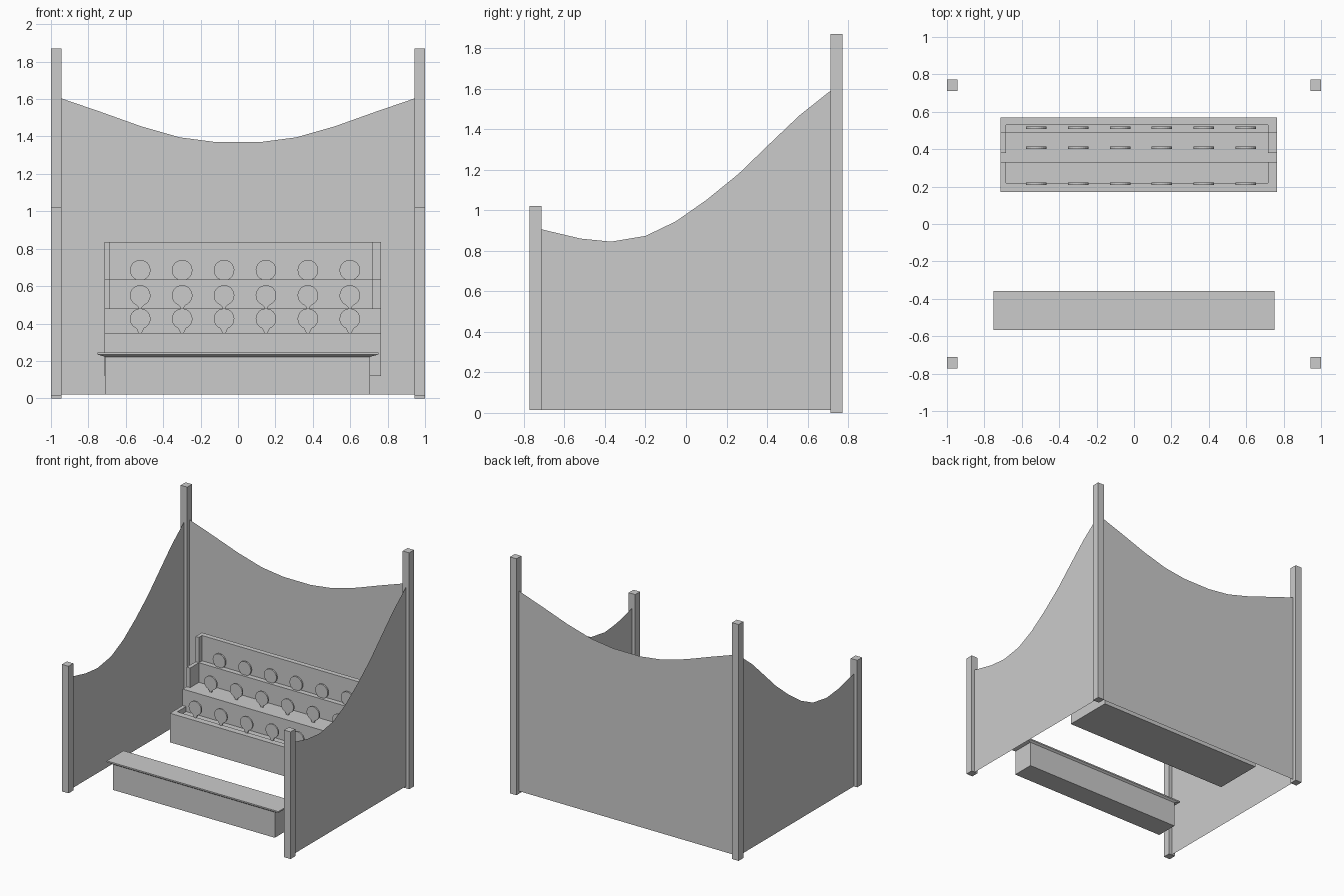
import bpy, bmesh, math

if "Cube" in bpy.data.objects:
    bpy.data.objects.remove(bpy.data.objects["Cube"])


def make(name, bm):
    bmesh.ops.recalc_face_normals(bm, faces=bm.faces)
    me = bpy.data.meshes.new(name)
    bm.to_mesh(me)
    bm.free()
    ob = bpy.data.objects.new(name, me)
    bpy.context.collection.objects.link(ob)
    return ob


def sheet(name, pts):
    bm = bmesh.new()
    bm.faces.new([bm.verts.new(p) for p in pts])
    return make(name, bm)


def loft(name, rings):
    """Closed solid through matching rings of points."""
    bm = bmesh.new()
    rs = [[bm.verts.new(p) for p in r] for r in rings]
    n = len(rs[0])
    for a, b in zip(rs, rs[1:]):
        for i in range(n):
            bm.faces.new((a[i], a[(i + 1) % n], b[(i + 1) % n], b[i]))
    bm.faces.new(rs[0])
    bm.faces.new(rs[-1])
    return make(name, bm)


def rect(x0, x1, y0, y1, z):
    return [(x0, y0, z), (x1, y0, z), (x1, y1, z), (x0, y1, z)]


def box(name, x0, x1, y0, y1, z0, z1):
    return loft(name, [rect(x0, x1, y0, y1, z0), rect(x0, x1, y0, y1, z1)])


def extrude_x(name, prof, x0, x1):
    return loft(name, [[(x, y, z) for y, z in prof] for x in (x0, x1)])


# Corner posts and sagging side cloths
side_top = [(-0.71, 0.905), (-0.52, 0.86), (-0.37, 0.845), (-0.2, 0.873),
            (-0.05, 0.945), (0.1, 1.05), (0.26, 1.18), (0.41, 1.325),
            (0.56, 1.468), (0.71, 1.587)]
for s, side in ((-1, "left"), (1, "right")):
    xa, xb = sorted((s * 0.943, s * 1.0))
    box("front_post_" + side, xa, xb, -0.772, -0.712, 0.015, 1.02)
    box("back_post_" + side, xa, xb, 0.712, 0.772, 0.0, 1.87)
    outline = [(-0.74, 0.015), (-0.74, 0.91)] + side_top + [(0.74, 1.6), (0.74, 0.015)]
    sheet("side_cloth_" + side, [(s * 0.97, y, z) for y, z in outline])

# Back cloth
half = [(0.97, 1.61), (0.94, 1.602), (0.73, 1.53), (0.52, 1.455), (0.31, 1.395), (0.12, 1.37)]
curve = [(-x, z) for x, z in half] + half[::-1]
sheet("back_cloth", [(x, 0.74, z) for x, z in [(0.97, 0.02), (-0.97, 0.02)] + curve])

# Front counter with a chamfered overhanging top
loft("counter", [rect(-0.71, 0.707, -0.55, -0.372, 0.02),
                 rect(-0.71, 0.707, -0.55, -0.372, 0.222),
                 rect(-0.752, 0.75, -0.567, -0.357, 0.234),
                 rect(-0.752, 0.75, -0.567, -0.357, 0.245)])

# Stepped target stand with recessed tiers
stand = extrude_x("target_stand", [
    (0.17, 0.12), (0.17, 0.35), (0.33, 0.35), (0.33, 0.48), (0.38, 0.48), (0.38, 0.635),
    (0.49, 0.635), (0.49, 0.835), (0.57, 0.835), (0.57, 0.12)], -0.715, 0.765)
cutters = [
    extrude_x("tier_cutter", [(0.37, 0.48), (0.49, 0.48), (0.49, 0.635),
                              (0.53, 0.635), (0.53, 0.9), (0.37, 0.9)], -0.685, 0.717),
    box("trough_cutter", -0.685, 0.717, 0.22, 0.33, 0.31, 0.4)]
bpy.context.view_layer.objects.active = stand
for c in cutters:
    m = stand.modifiers.new("cut", "BOOLEAN")
    m.operation, m.solver, m.object = "DIFFERENCE", "EXACT", c
    bpy.ops.object.modifier_apply(modifier=m.name)
    bpy.data.objects.remove(c)

# Round paddle targets on short stems, three rows of six
for row, (y, z, foot) in enumerate(((0.215, 0.425, 0.34), (0.408, 0.55, 0.478), (0.515, 0.685, 0.625))):
    for col in range(6):
        x = -0.523 + col * 0.2242
        a0 = math.radians(-68)
        sweep = math.radians(316)
        prof = [(0.055 * math.cos(a0 + sweep * i / 22), 0.055 * math.sin(a0 + sweep * i / 22))
                for i in range(23)]
        f = foot - z
        neck = min(-0.062, f + 0.012)
        if row < 2:
            prof += [(-0.010, neck), (-0.010, f), (0.010, f), (0.010, neck)]
        else:
            prof += [(-0.010, f), (0.010, f)]
        loft(f"target_{row + 1}_{col + 1}",
             [[(x + px, yy, z + pz) for px, pz in prof] for yy in (y - 0.006, y + 0.006)])
